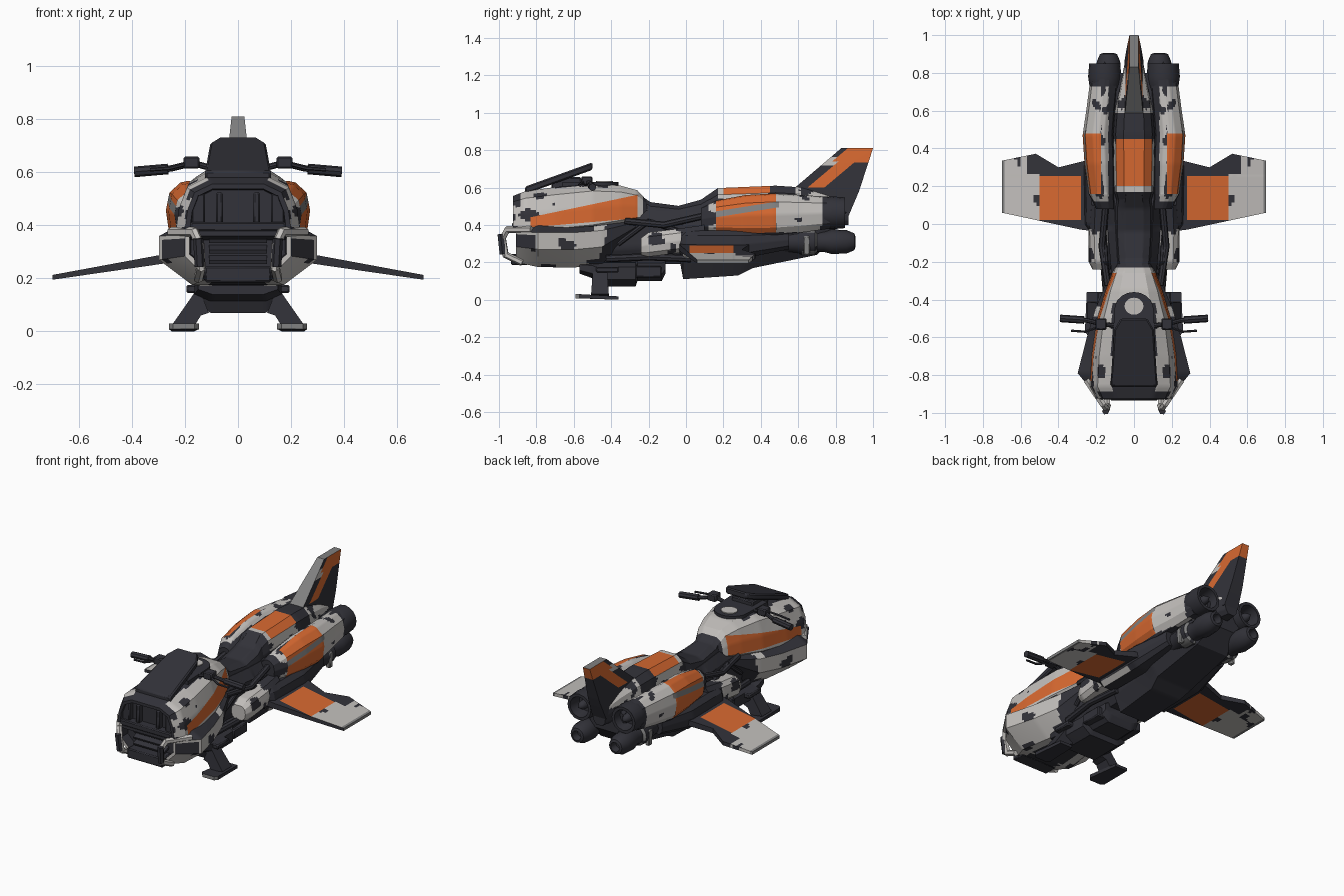
import bpy, bmesh, math
from mathutils import Vector, Matrix, noise

if "Cube" in bpy.data.objects:
    bpy.data.objects.remove(bpy.data.objects["Cube"])

# ---- colours ----
DARK, LIGHT, ORANGE, GREY = 0, 1, 2, 3
MATS = []
for nm, col in (("charcoal", (0.032, 0.032, 0.041)), ("pale_grey", (0.54, 0.52, 0.50)),
                ("orange", (0.68, 0.14, 0.03)), ("mid_grey", (0.22, 0.22, 0.22))):
    m = bpy.data.materials.new(nm)
    m.diffuse_color = (*col, 1)
    m.use_nodes = True
    m.node_tree.nodes["Principled BSDF"].inputs["Base Color"].default_value = m.diffuse_color
    MATS.append(m)


def patch(c, k=9, t=0.3):
    """Worn camouflage patches: symmetric noise."""
    return noise.noise(Vector((abs(c.x) * k, c.y * k, c.z * k * 1.5))) > t


def finish(name, bm, rule=DARK, cuts=(), mirror=False, bevel=0, angle=30):
    bmesh.ops.recalc_face_normals(bm, faces=bm.faces)
    for co, no in cuts:
        bmesh.ops.bisect_plane(bm, geom=bm.verts[:] + bm.edges[:] + bm.faces[:], plane_co=co, plane_no=no)
    for f in bm.faces:
        f.normal_update()
        if f.material_index == 9:
            f.material_index = DARK
        else:
            f.material_index = rule(f.calc_center_median(), f.normal) if callable(rule) else rule
    me = bpy.data.meshes.new(name)
    for m in MATS:
        me.materials.append(m)
    bm.to_mesh(me)
    bm.free()
    ob = bpy.data.objects.new(name, me)
    bpy.context.collection.objects.link(ob)
    bpy.ops.object.select_all(action='DESELECT')
    ob.select_set(True)
    bpy.context.view_layer.objects.active = ob
    bpy.ops.object.shade_smooth_by_angle(angle=math.radians(angle))
    if bevel:
        b = ob.modifiers.new("bevel", 'BEVEL')
        b.width, b.segments = bevel, 1
    if mirror:
        ob.modifiers.new("mirror", 'MIRROR')
    return ob


def loft(name, half, stations, rule=DARK, recess=0, **kw):
    """Skin a half-section (u 0..1, v 0..1) over stations (y, cx, half width, z low, z high)."""
    full = list(half) + [(-u, v) for u, v in reversed(half) if u > 0]
    ring = [Vector(a).lerp(Vector(b), i / 6) for a, b in zip(full, full[1:] + full[:1]) for i in range(6)]
    rows = []
    for a, b in zip(stations, stations[1:]):
        n = max(1, round((b[0] - a[0]) / 0.014))
        rows += [[p + (q - p) * i / n for p, q in zip(a, b)] for i in range(n)]
    rows.append(stations[-1])
    bm = bmesh.new()
    vs = [[bm.verts.new((cx + p.x * hw, y, zl + p.y * (zh - zl))) for p in ring] for y, cx, hw, zl, zh in rows]
    for r, s in zip(vs, vs[1:]):
        for i in range(len(ring)):
            j = (i + 1) % len(ring)
            bm.faces.new((r[i], r[j], s[j], s[i]))
    cap = bm.faces.new(vs[0])
    bm.faces.new(vs[-1])
    bmesh.ops.recalc_face_normals(bm, faces=bm.faces)
    if recess:
        bmesh.ops.inset_individual(bm, faces=[cap], thickness=0.018)
        r = bmesh.ops.inset_individual(bm, faces=[cap], thickness=0.004, depth=-recess)
        for f in r["faces"] + [cap]:
            f.material_index = 9
    return finish(name, bm, rule, **kw)


def slab(name, pts, f, rule=DARK, **kw):
    """Plate from a 2D outline; f(a, b, s) gives the point on side s = +1 / -1."""
    bm = bmesh.new()
    t = [bm.verts.new(f(a, b, 1)) for a, b in pts]
    u = [bm.verts.new(f(a, b, -1)) for a, b in pts]
    bm.faces.new(t)
    bm.faces.new(u[::-1])
    for i in range(len(pts)):
        j = (i + 1) % len(pts)
        bm.faces.new((t[i], u[i], u[j], t[j]))
    return finish(name, bm, rule, **kw)


def box(name, c, size, col=DARK, mirror=False, tilt=0, bevel=0.006):
    bm = bmesh.new()
    bmesh.ops.create_cube(bm, size=1, matrix=Matrix.Translation(c) @ Matrix.Rotation(tilt, 4, 'X') @ Matrix.Diagonal((*size, 1)))
    return finish(name, bm, col, mirror=mirror, bevel=bevel)


def tube(name, pts, r, col=DARK, sides=8, mirror=True):
    """Chain of straight round bars through points."""
    bm = bmesh.new()
    for a, b in zip(pts, pts[1:]):
        a, b = Vector(a), Vector(b)
        d = b - a
        mx = Matrix.Translation((a + b) / 2) @ d.to_track_quat('Z', 'Y').to_matrix().to_4x4()
        bmesh.ops.create_cone(bm, cap_ends=True, segments=sides, radius1=r, radius2=r, depth=d.length + r * 0.6, matrix=mx)
    return finish(name, bm, col, mirror=mirror)


def lathe(name, cx, cz, prof, rule=DARK, sides=16):
    """Round part along y from (radius, y) pairs."""
    bm = bmesh.new()
    vs = [bm.verts.new((cx + r, y, cz)) for r, y in prof]
    es = [bm.edges.new(p) for p in zip(vs, vs[1:])]
    bmesh.ops.spin(bm, geom=vs + es, cent=(cx, 0, cz), axis=(0, 1, 0), angle=math.tau, steps=sides)
    bmesh.ops.remove_doubles(bm, verts=bm.verts, dist=1e-4)
    return finish(name, bm, rule, mirror=True)


def grid(axis, lo, hi, n):
    no = Vector((axis == 0, axis == 1, axis == 2))
    return [(no * (lo + (hi - lo) * i / n), no) for i in range(n + 1)]


def plane2(p, q):
    """Cut plane through two (y, z) points, parallel to x."""
    return (Vector((0, *p)), Vector((0, -(q[1] - p[1]), q[0] - p[0])).normalized())


OCT = [(0, 1), (.5, 1), (.88, .82), (1, .5), (.88, .18), (.5, 0), (0, 0)]
BOXY = [(0, 1), (.7, 1), (1, .8), (1, .3), (.65, 0), (0, 0)]

# ---- front fairing, upper shell with wedge stripe ----
hi_line = lambda y: 0.435 + (y + 0.86) * 0.21
lo_line = lambda y: 0.385 + (y + 0.86) * 0.085


def upper_rule(c, n):
    if n.y < -.75 or (n.z > 0.4 and abs(c.x) < 0.118 and c.y < -0.42) or (c.y < -.88 and c.z > .5):
        return DARK
    if -0.83 < c.y < -0.26 and lo_line(c.y) < c.z < hi_line(c.y) and abs(n.z) < .85:
        return ORANGE
    if c.z < lo_line(c.y) - 0.02 or c.y > -0.225:
        return DARK
    return DARK if patch(c, 10, .18 if c.y < -.7 else .45) else LIGHT


loft("upper_fairing", [(0, 1), (.5, 1), (.82, .84), (.95, .5), (1, .12), (.8, 0), (0, 0)],
     [(-.925, 0, .2, .36, .555), (-.86, 0, .235, .345, .58), (-.7, 0, .225, .35, .602), (-.5, 0, .195, .37, .622),
      (-.35, 0, .15, .4, .61), (-.26, 0, .115, .42, .585), (-.2, 0, .085, .43, .52)], upper_rule, recess=.05,
     cuts=[plane2((-.86, hi_line(-.86)), (-.26, hi_line(-.26))), plane2((-.86, lo_line(-.86)), (-.26, lo_line(-.26)))])


# ---- front fairing, lower flared cowl ----
def cowl_rule(c, n):
    if n.z > .8 or c.y > -.41 + (c.z - .4) * .3 or (c.z < .19 and abs(c.x) < .1):
        return DARK
    if c.y < -.8 and .28 < c.z < .35 and abs(c.x) > .2 and n.y < -.5:
        return DARK
    return DARK if patch(c, 8, .24 if c.y < -.7 else .32) else LIGHT


loft("lower_cowl", [(0, 1), (.75, 1), (1, .82), (1, .42), (.58, 0), (0, 0)],
     [(-.91, 0, .2, .2, .4), (-.79, 0, .298, .175, .4), (-.6, 0, .25, .172, .4), (-.45, 0, .205, .19, .41),
      (-.27, 0, .13, .36, .425)], cowl_rule, recess=.06)

# ---- front prongs, grille and nose details ----
tube("front_prong", [(.25, -.83, .375), (.165, -.955, .375), (.145, -.98, .33), (.14, -.965, .24), (.15, -.88, .2)], .018, LIGHT, 6)
tube("prong_tip", [(.15, -.99, .345), (.145, -.98, .25)], .019, DARK, 6)
box("grille_bar", (0, -.9, .395), (.36, .06, .035))
box("chin", (0, -.89, .215), (.25, .09, .06))
box("intake_rib", (.07, -.885, .46), (.025, .05, .13), mirror=True)
box("intake_cheek", (.15, -.88, .46), (.05, .06, .12), mirror=True)
for i in range(3):
    box("lower_vane_%d" % i, (0, -.87, .27 + i * .04), (.22, .05, .014), tilt=.4, bevel=0)

# ---- windscreen, console and dial ----
slab("windscreen", [(-.125, -.86), (.125, -.86), (.105, -.56), (.07, -.5), (-.07, -.5), (-.105, -.56)],
     lambda x, y, s: (x, y, .585 + (y + .86) * .36 + s * .02), bevel=.008)
box("screen_mount", (0, -.64, .625), (.15, .16, .06))
arc = [(.105 * math.cos(a), -.46 + .1 * math.sin(a)) for a in [math.pi * i / 10 for i in range(11)]]
slab("console", [(.112, -.66)] + arc + [(-.112, -.66)], lambda x, y, s: (x, y, .617 + s * .012))
slab("dial", [(.05 * math.cos(math.tau * i / 20), -.435 + .045 * math.sin(math.tau * i / 20)) for i in range(20)],
     lambda x, y, s: (x, y, .63 + s * .004), LIGHT)

# ---- handlebars ----
tube("handlebar", [(.08, -.54, .61), (.17, -.53, .635), (.25, -.51, .615), (.385, -.5, .602)], .012)
tube("hand_grip", [(.27, -.508, .612), (.385, -.5, .602)], .02)
tube("brake_lever", [(.2, -.55, .63), (.26, -.57, .615), (.33, -.565, .61)], .007, sides=6)
box("switch_block", (.175, -.53, .637), (.06, .06, .045), mirror=True)

# ---- central frame and seat ----
loft("main_frame", BOXY,
     [(-.55, 0, .13, .18, .45), (-.25, 0, .12, .19, .48), (-.03, 0, .14, .19, .47), (-.015, 0, .14, .11, .47),
      (.28, 0, .16, .13, .47), (.36, 0, .19, .17, .48), (.7, 0, .17, .24, .5), (.8, 0, .12, .34, .5)])
loft("seat", OCT, [(-.26, 0, .075, .42, .57), (-.19, 0, .09, .4, .522), (-.04, 0, .1, .4, .502), (.08, 0, .1, .4, .535),
                   (.16, 0, .085, .4, .59)])


# ---- tail hump ----
def hump_rule(c, n):
    if n.z > .3 and .2 < c.y < .45 and abs(c.x) < .095:
        return ORANGE
    if c.y < .17 or .45 < c.y < .58 or c.z < .5:
        return DARK
    return DARK if patch(c, 12, .3) else LIGHT


loft("tail_hump", OCT, [(.1, 0, .085, .4, .545), (.17, 0, .105, .4, .597), (.48, 0, .11, .4, .61), (.6, 0, .1, .4, .602),
                        (.75, 0, .07, .4, .57), (.87, 0, .045, .4, .53)], hump_rule,
     cuts=grid(1, .2, .45, 1) + grid(0, -.095, .095, 1))

# ---- tail fin ----


def fin_rule(c, n):
    d = (c.y - .58) - (c.z - .6) * 1.19
    if n.y < -.4 or n.z > .8:
        return GREY
    if c.y > .8 and c.z > .735 and d > .035 or .07 < d < .16 and c.z > .6:
        return ORANGE
    return LIGHT if d < .07 and not patch(c, 12, .0) else DARK


slab("tail_fin", [(.56, .58), (.83, .81), (1, .81), (.925, .58), (.87, .45), (.58, .5)],
     lambda y, z, s: (s * (.024 + max(0, .81 - z) * .07 if y > .6 else .05), y, z), fin_rule,
     cuts=grid(2, .6, .81, 9) + grid(2, .735, .735, 1)
     + [plane2((.58 + d, .6), (.83 + d, .81)) for d in (.035, .07, .16)])


# ---- rear engine pods ----
def pod_rule(c, n):
    if c.x < .135 or c.y > .735 or c.y < .12 or c.z < .36:
        return DARK
    if c.x < .175 or c.y < .16:
        return DARK if patch(c, 12, .1) else LIGHT
    if abs(c.z - (.455 + (c.y - .15) * .16)) < .016 and c.y < .5 and n.x > .3:
        return GREY
    if c.y < .48:
        return ORANGE
    return DARK if patch(c, 10, .32) else LIGHT


loft("engine_pod", [(0, 1), (.35, .97), (.84, .8), (1, .5), (.88, .18), (.5, 0), (0, 0)],
     [(.08, .15, .05, .37, .49), (.16, .17, .07, .355, .53), (.32, .18, .082, .345, .56),
      (.47, .188, .084, .345, .568), (.62, .172, .078, .36, .56), (.77, .155, .076, .38, .55)], pod_rule,
     mirror=True, cuts=grid(1, .16, .48, 1) + grid(0, .175, .175, 1) + [plane2((.15, .471), (.5, .527)), plane2((.15, .439), (.5, .495))])
lathe("main_nozzle", .155, .465, [(.07, .7), (.082, .74), (.088, .78), (.082, .85), (.064, .85), (.055, .77), (0, .77)])
lathe("nozzle_plug", .155, .465, [(.03, .76), (.026, .82), (0, .86)])

# ---- lower thrusters ----
lathe("lower_thruster", .135, .31, [(0, .5), (.055, .52), (.06, .6), (.07, .62), (.07, .69), (.055, .7), (.055, .74), (.066, .78),
                                    (.062, .86), (.045, .9), (.03, .905), (.024, .86), (0, .86)],
      lambda c, n: GREY if .615 < c.y < .695 and patch(c, 15, .1) else DARK)
box("thruster_clamp", (.19, .645, .29), (.03, .035, .1), GREY, True)

# ---- side pods, wing roots ----
loft("side_pod", OCT, [(-.24, .17, .05, .24, .33), (-.2, .175, .065, .23, .36), (-.04, .18, .062, .25, .38), (.1, .18, .05, .27, .4)],
     lambda c, n: DARK if c.y > -.03 or c.x < .14 or patch(c, 12, .2) else LIGHT, mirror=True)
loft("wing_root", OCT, [(-.06, .18, .04, .27, .35), (.0, .19, .07, .22, .37), (.3, .19, .075, .22, .37), (.55, .17, .05, .27, .37)],
     lambda c, n: LIGHT if -.02 < c.y < .24 and .22 < c.z < .245 and c.x > .2 else DARK, mirror=True)
tube("frame_strut", [(.14, -.32, .42), (.17, -.12, .4), (.15, .1, .45)], .018)
tube("frame_brace", [(.13, -.36, .3), (.15, -.2, .42), (.16, -.02, .36)], .014)
tube("lower_pipe", [(.14, -.42, .22), (.16, -.2, .23), (.15, .02, .22)], .02)


# ---- wings ----
def wing_rule(c, n):
    if n.y < -.5:
        return DARK
    if .28 < c.x < .5 and .02 < c.y < .255:
        return ORANGE
    if c.x > .5:
        return GREY if c.x > .685 else DARK if patch(c, 9, .33) or (c.x < .56 and c.y > .27) else LIGHT
    return DARK


slab("wing", [(.2, -.04), (.28, -.03), (.7, .06), (.7, .335), (.52, .372), (.4, .3), (.24, .34), (.2, .34)],
     lambda x, y, s: (x, y, .283 - (x - .22) * .165 + s * (.019 - (x - .2) * .02)), wing_rule, mirror=True,
     cuts=grid(0, .28, .5, 1) + grid(0, .515, .685, 10) + grid(1, .255, .255, 1) + grid(1, .02, .36, 18))

# ---- undercarriage and landing skids ----
loft("belly_unit", BOXY, [(-.57, 0, .15, .14, .2), (-.5, 0, .165, .115, .2), (-.48, 0, .16, .07, .2), (-.27, 0, .155, .07, .2),
                          (-.26, 0, .14, .1, .22), (-.13, 0, .13, .1, .22), (-.11, 0, .12, .14, .22)])
box("belly_step", (.16, -.42, .16), (.07, .12, .03), mirror=True)
box("belly_block", (.11, -.2, .15), (.1, .14, .06), DARK, True)
slab("skid_leg", [(.11, .07), (.15, .17), (.175, .13), (.245, .03), (.165, .02), (.14, .06)],
     lambda x, z, s: (x, -.46 + s * (.04 + .1 * max(0, .1 - z)), z), mirror=True)
slab("skid_foot", [(.148, -.57), (.165, -.59), (.245, -.59), (.26, -.57), (.25, -.36), (.165, -.36)],
     lambda x, y, s: (x, y, .03 - (y > -.4) * .012 if s > 0 else (y < -.5) * .008),
     lambda c, n: GREY if n.y < -.5 else DARK, mirror=True)
